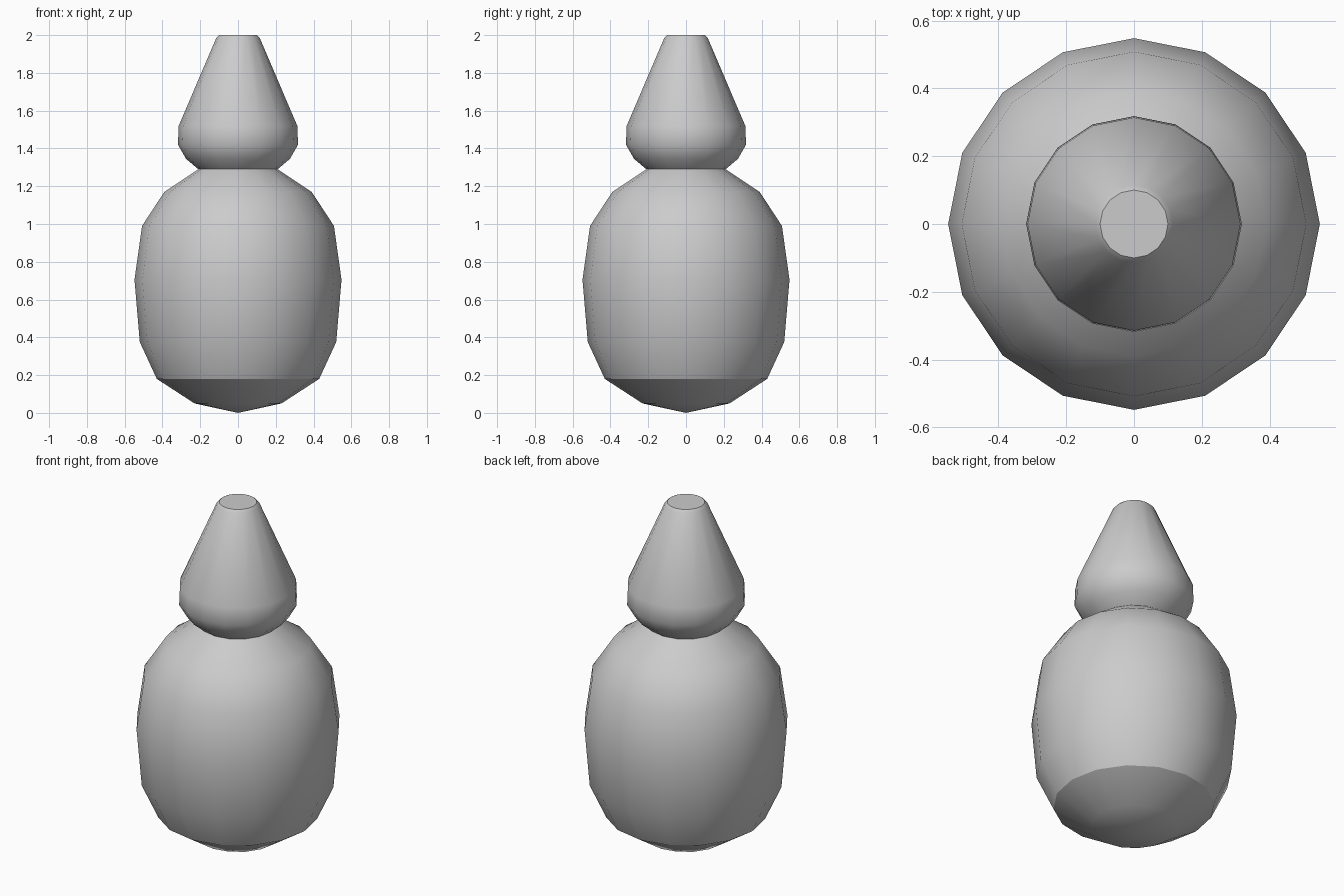
import bpy, bmesh
from math import cos, sin, tau

SIDES = 16

cube = bpy.data.objects.get("Cube")
if cube:
    bpy.data.objects.remove(cube, do_unlink=True)

grey = bpy.data.materials.new("plain grey")
grey.use_nodes = True
colour = (0.6, 0.6, 0.6, 1)
grey.diffuse_color = colour
grey.node_tree.nodes["Principled BSDF"].inputs["Base Color"].default_value = colour


def lathe(name, profile, sharp_heights=()):
    """Turn a (radius, height) profile around z; radius 0 makes a pole."""
    bm = bmesh.new()
    rings = []
    for r, z in profile:
        count = SIDES if r > 0 else 1
        rings.append([bm.verts.new((r * cos(tau * i / SIDES), r * sin(tau * i / SIDES), z))
                      for i in range(count)])
    for low, high in zip(rings, rings[1:]):
        for i in range(SIDES):
            j = (i + 1) % SIDES
            if len(low) == 1:
                bm.faces.new((low[0], high[j], high[i]))
            else:
                bm.faces.new((low[i], low[j], high[j], high[i]))
    bm.faces.new(rings[-1])
    for face in bm.faces:
        face.smooth = True
    # Hard creases around the chosen rings
    for edge in bm.edges:
        for z in sharp_heights:
            if all(abs(v.co.z - z) < 0.001 for v in edge.verts):
                edge.smooth = False
    mesh = bpy.data.meshes.new(name)
    bm.to_mesh(mesh)
    bm.free()
    mesh.materials.append(grey)
    obj = bpy.data.objects.new(name, mesh)
    bpy.context.collection.objects.link(obj)
    return obj


# Rounded body with a creased, shallow underside
lathe("body", [(0, 0), (0.23, 0.05), (0.43, 0.18), (0.52, 0.375), (0.548, 0.705),
               (0.508, 0.99), (0.39, 1.17), (0.21, 1.29)], (0.18, 1.29))

# Tapered cap with a rolled lower lip and a small flat tip
lathe("cap", [(0.21, 1.29), (0.275, 1.345), (0.318, 1.42), (0.314, 1.52),
              (0.115, 1.985), (0.1, 2.0)], (2.0,))
